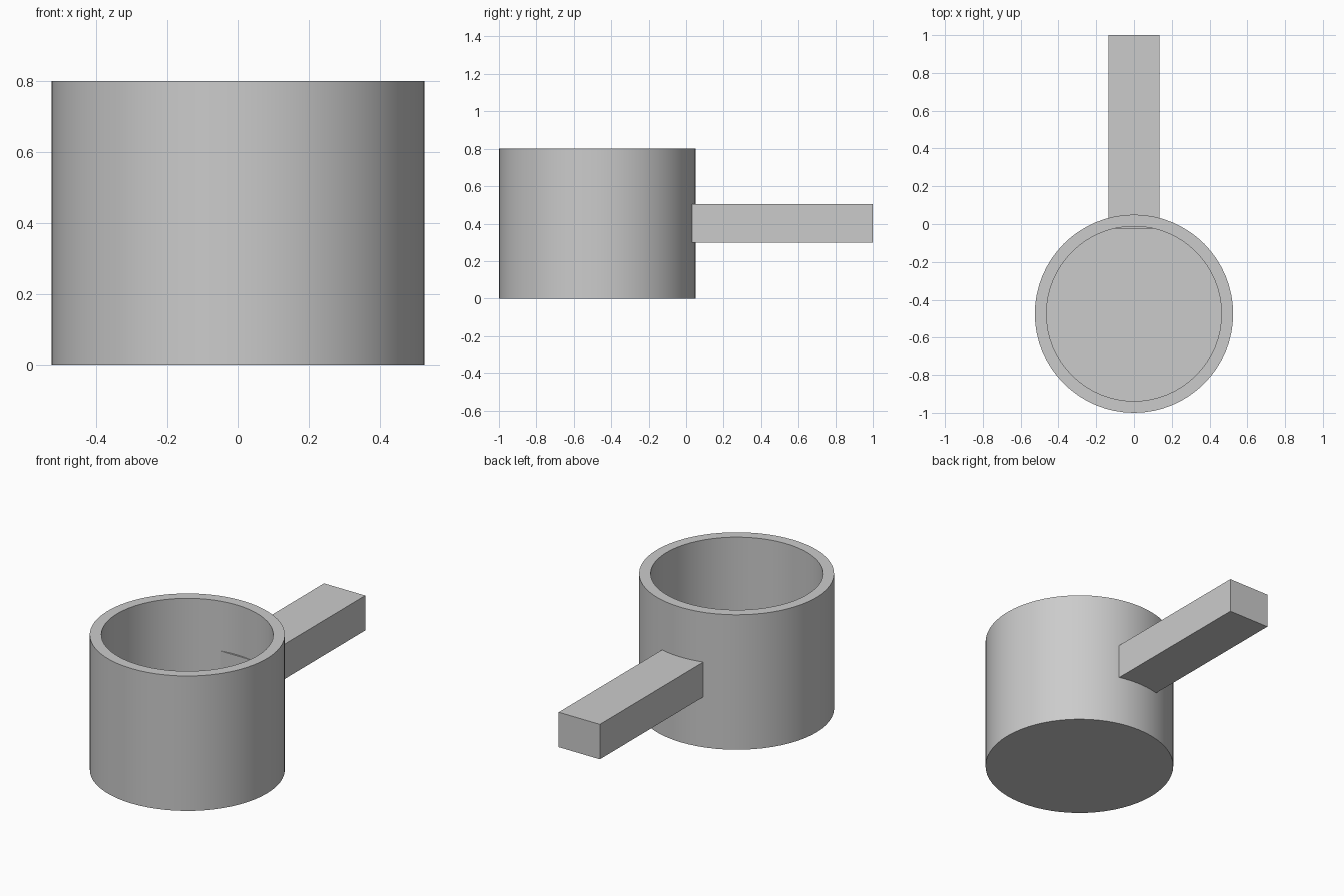
import bpy
import bmesh
import math
from mathutils import Matrix, Vector

default_cube = bpy.data.objects.get("Cube")
if default_cube:
    bpy.data.objects.remove(default_cube, do_unlink=True)

# Single plain grey
grey = bpy.data.materials.new("plain grey")
colour = (0.6, 0.6, 0.6, 1.0)
grey.use_nodes = True
grey.diffuse_color = colour
grey.node_tree.nodes["Principled BSDF"].inputs["Base Color"].default_value = colour

SEGMENTS = 64
OUTER, INNER = 0.525, 0.463
HEIGHT, FLOOR = 0.8, 0.06
CUP_Y = OUTER - 1


def make_object(name, bm):
    bmesh.ops.recalc_face_normals(bm, faces=bm.faces)
    mesh = bpy.data.meshes.new(name)
    bm.to_mesh(mesh)
    bm.free()
    mesh.materials.append(grey)
    obj = bpy.data.objects.new(name, mesh)
    bpy.context.collection.objects.link(obj)
    return obj


# Cup: a wall profile turned around the vertical axis
bm = bmesh.new()
profile = [(0, 0), (OUTER, 0), (OUTER, HEIGHT), (INNER, HEIGHT), (INNER, FLOOR), (0, FLOOR)]
verts = [bm.verts.new((r, 0, z)) for r, z in profile]
edges = [bm.edges.new(pair) for pair in zip(verts, verts[1:])]
bmesh.ops.spin(bm, geom=verts + edges, cent=(0, 0, 0), axis=(0, 0, 1),
               angle=math.tau, steps=SEGMENTS)
bmesh.ops.remove_doubles(bm, verts=bm.verts, dist=0.0001)
cup = make_object("cup", bm)
cup.location.y = CUP_Y

bpy.ops.object.select_all(action="DESELECT")
cup.select_set(True)
bpy.context.view_layer.objects.active = cup
bpy.ops.object.shade_smooth_by_angle(angle=math.radians(30))

# Handle: a square-edged bar passing just through the back wall
bm = bmesh.new()
low, high = Vector((-0.135, -0.023, 0.298)), Vector((0.135, 1, 0.505))
bmesh.ops.create_cube(bm, size=1, matrix=Matrix.Translation((low + high) / 2)
                      @ Matrix.Diagonal((high - low).to_4d()))
make_object("handle", bm)
